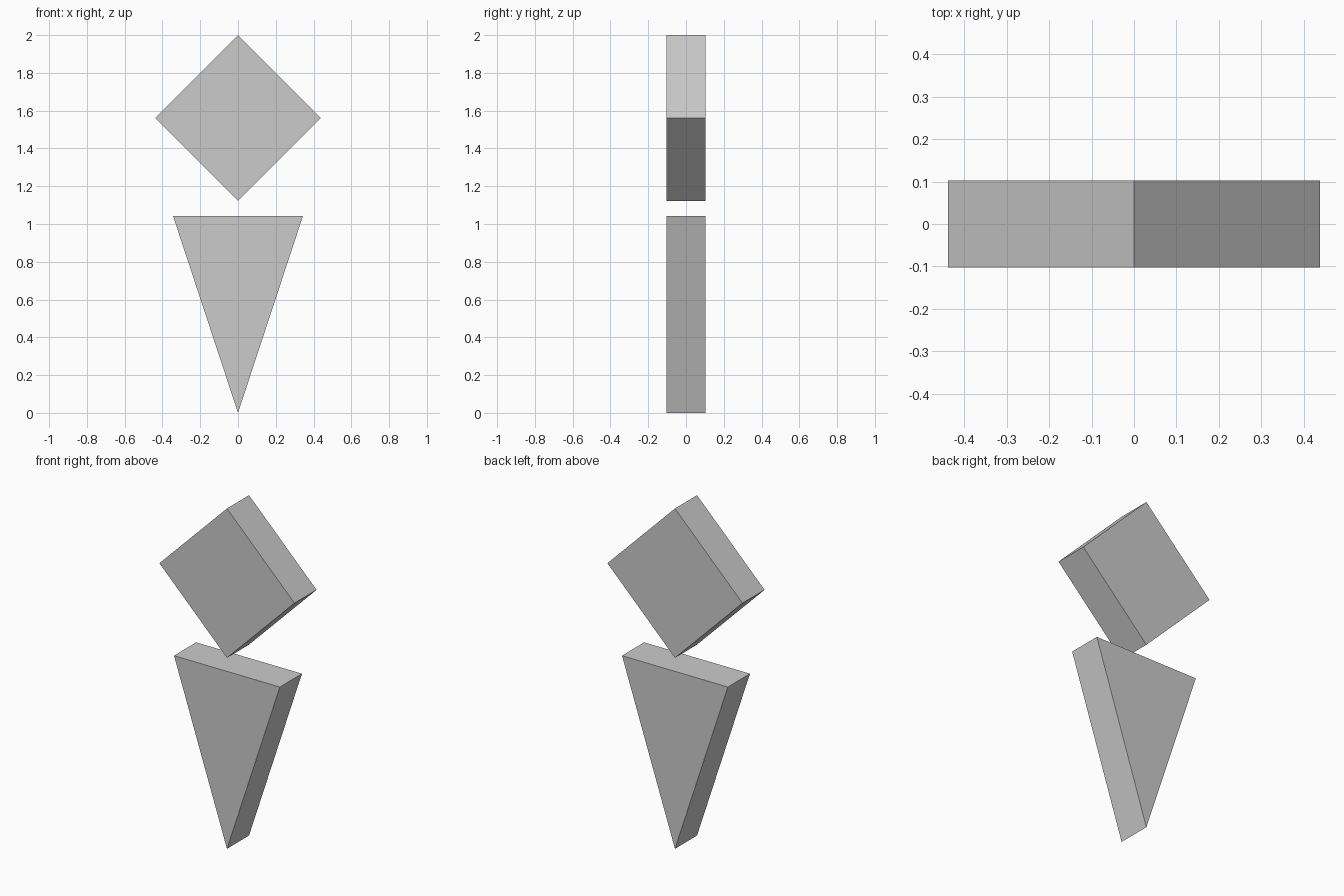
import bpy
import bmesh

if "Cube" in bpy.data.objects:
    bpy.data.objects.remove(bpy.data.objects["Cube"])

HALF_DEPTH = 0.1025


def prism(name, profile):
    """Extrude an x-z outline along y into a closed solid."""
    bm = bmesh.new()
    face = bm.faces.new([bm.verts.new((x, -HALF_DEPTH, z)) for x, z in profile])
    result = bmesh.ops.extrude_face_region(bm, geom=[face], use_keep_orig=True)
    moved = [g for g in result["geom"] if isinstance(g, bmesh.types.BMVert)]
    bmesh.ops.translate(bm, verts=moved, vec=(0, 2 * HALF_DEPTH, 0))
    bmesh.ops.recalc_face_normals(bm, faces=bm.faces[:])
    mesh = bpy.data.meshes.new(name)
    bm.to_mesh(mesh)
    bm.free()
    obj = bpy.data.objects.new(name, mesh)
    bpy.context.collection.objects.link(obj)
    return obj


# Upper square standing on its corner
MID, R = 1.561, 0.439
prism("upper_diamond", [(0, MID - R), (R, MID), (0, MID + R), (-R, MID)])

# Lower wedge pointing down
prism("lower_triangle", [(0, 0), (0.344, 1.043), (-0.344, 1.043)])
